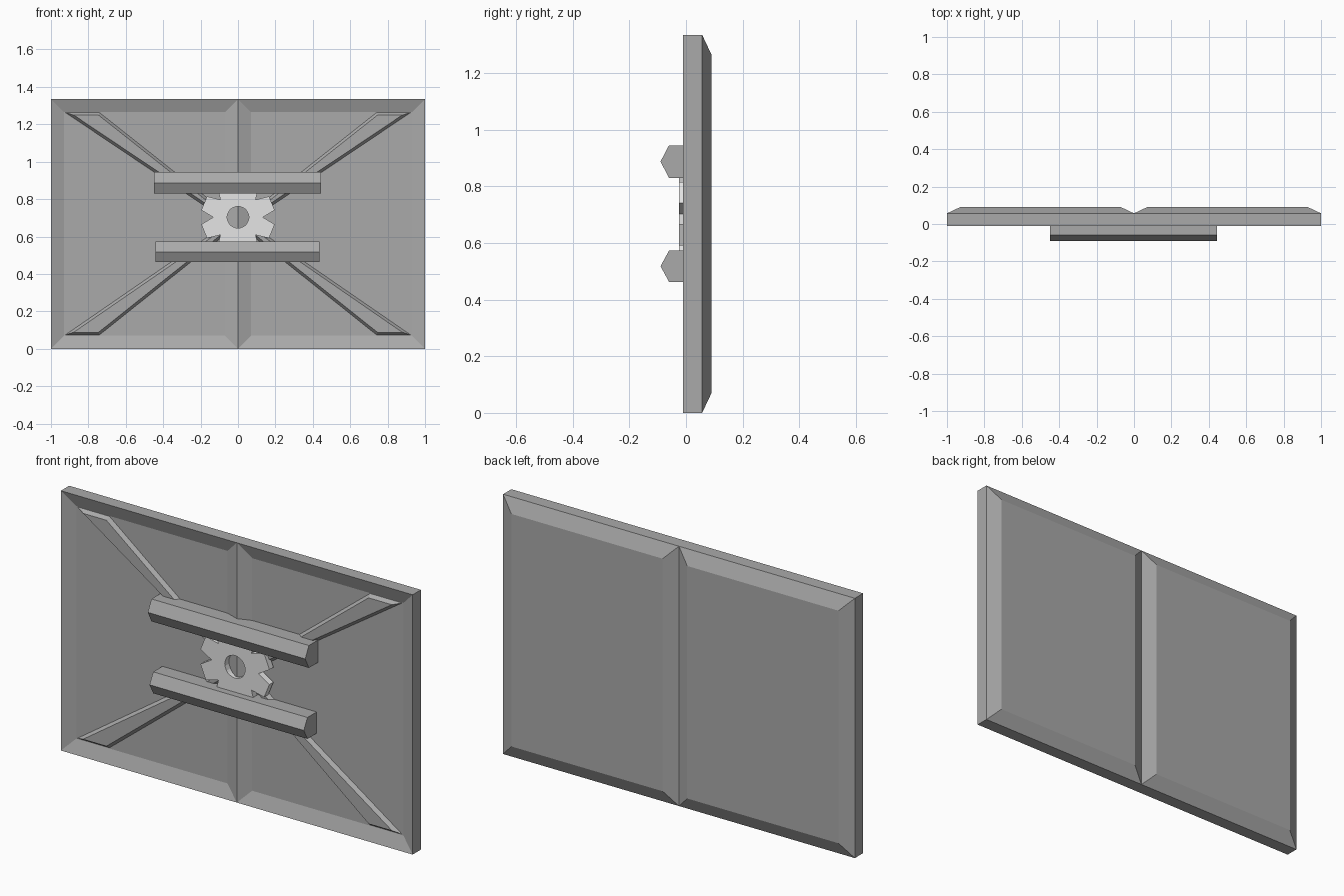
import bpy, bmesh, math

if "Cube" in bpy.data.objects:
    bpy.data.objects.remove(bpy.data.objects["Cube"])

H = 1.335            # panel height
FLOOR = 0.015        # recessed front surface


def material(name, v):
    m = bpy.data.materials.new(name)
    m.diffuse_color = (v, v, v, 1)
    m.use_nodes = True
    m.node_tree.nodes["Principled BSDF"].inputs["Base Color"].default_value = m.diffuse_color
    return m


GREY = material("mid grey", 0.40)
LIGHT = material("light grey", 0.78)


def finish(name, bm, mat):
    bmesh.ops.remove_doubles(bm, verts=bm.verts, dist=1e-4)
    bmesh.ops.recalc_face_normals(bm, faces=bm.faces)
    me = bpy.data.meshes.new(name)
    bm.to_mesh(me)
    bm.free()
    me.materials.append(mat)
    ob = bpy.data.objects.new(name, me)
    bpy.context.collection.objects.link(ob)
    return ob


def loft(bm, loops, caps=True):
    """Skin between loops of equal length, optionally capping both ends."""
    rings = [[bm.verts.new(p) for p in loop] for loop in loops]
    for a, b in zip(rings, rings[1:]):
        n = len(a)
        for i in range(n):
            j = (i + 1) % n
            bm.faces.new((a[i], a[j], b[j], b[i]))
    if caps:
        bm.faces.new(rings[0])
        bm.faces.new(rings[-1])


def rect(x0, x1, z0, z1, y):
    return [(x0, y, z0), (x1, y, z0), (x1, y, z1), (x0, y, z1)]


# Panel: two raised fields behind, matching two shallow recesses in front
bm = bmesh.new()
for x0, x1 in ((-1, 0), (0, 1)):
    for rim, field in ((0.057, 0.09), (-0.01, FLOOR)):
        outer = [bm.verts.new(p) for p in rect(x0, x1, 0, H, rim)]
        inner = [bm.verts.new(p) for p in rect(x0 + .07, x1 - .07, .07, H - .07, field)]
        for i in range(4):
            j = (i + 1) % 4
            bm.faces.new((outer[i], outer[j], inner[j], inner[i]))
        bm.faces.new(inner)
bmesh.ops.remove_doubles(bm, verts=bm.verts, dist=1e-4)
border = [e for e in bm.edges if e.is_boundary]
bmesh.ops.bridge_loops(bm, edges=border)
finish("panel", bm, GREY)


# Diagonal braces: tapered strips with sloping sides
def brace(name, corners, inset=0.016, front=-0.004):
    def offset(i):
        # move each corner inwards along its two neighbouring edges
        (px, pz), (x, z), (nx, nz) = corners[i - 1], corners[i], corners[(i + 1) % 4]
        a = math.hypot(px - x, pz - z)
        b = math.hypot(nx - x, nz - z)
        ux, uz, vx, vz = (px - x) / a, (pz - z) / a, (nx - x) / b, (nz - z) / b
        k = inset / abs(ux * vz - uz * vx)
        return x + k * (ux + vx), front, z + k * (uz + vz)
    bm = bmesh.new()
    loft(bm, [[(x, FLOOR + .003, z) for x, z in corners],
              [offset(i) for i in range(4)]])
    finish(name, bm, GREY)


upper = [(.74, 1.265), (.93, 1.265), (.14, .735), (.07, .735)]
lower = [(.74, .072), (.93, .072), (.12, .63), (.04, .63)]
for side, s in (("left", -1), ("right", 1)):
    for level, pts in (("upper", upper), ("lower", lower)):
        brace(f"{level}_{side}_brace", [(s * x, z) for x, z in pts])


# Horizontal mounting rails with a pointed front
def rail(name, x0, x1, z0, z1):
    mid = (z0 + z1) / 2
    section = [(FLOOR, z0), (-.06, z0), (-.09, mid), (-.06, z1), (FLOOR, z1)]
    bm = bmesh.new()
    loft(bm, [[(x, y, z) for y, z in section] for x in (x0, x1)])
    finish(name, bm, GREY)


rail("upper_rail", -.45, .445, .83, .945)
rail("lower_rail", -.44, .437, .463, .573)

# Hub: eight-notched disc with a round hole
outline, hole = [], []
for i in range(8):
    a = i * math.pi / 4
    for r, d in ((.133, 0), (.2, 11), (.2, 34)):
        t = a + math.radians(d)
        outline.append((r * math.cos(t), r * math.sin(t)))
        hole.append((.058 * math.cos(t), .058 * math.sin(t)))


def ring(points, y):
    return [(x, y, z + .703) for x, z in points]


bm = bmesh.new()
loft(bm, [ring(hole, .008), ring(hole, -.025), ring(outline, -.025),
          ring(outline, .008), ring(hole, .008)], caps=False)
finish("hub", bm, LIGHT)
